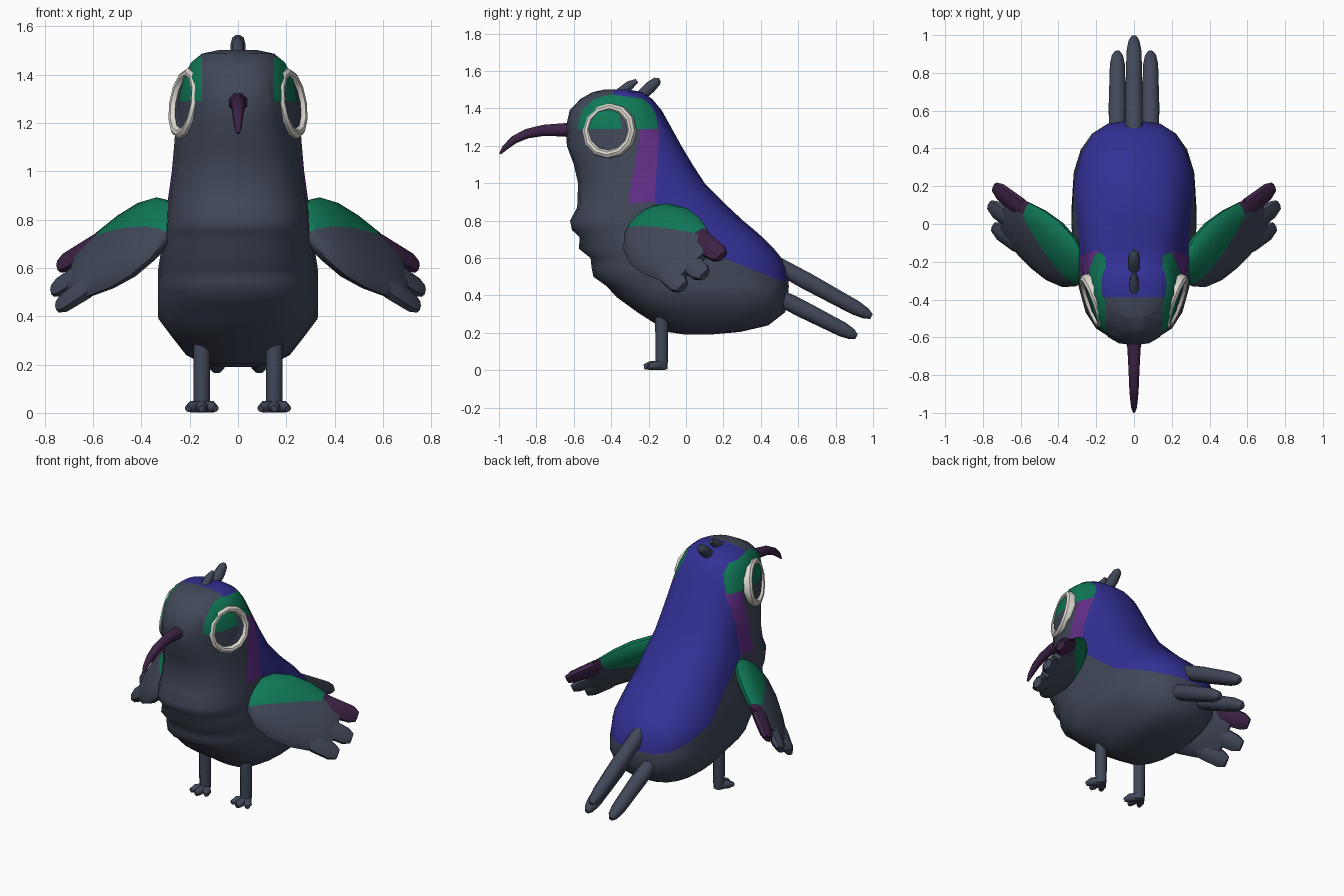
import bpy, bmesh, math
from mathutils import Vector, Matrix

if "Cube" in bpy.data.objects:
    bpy.data.objects.remove(bpy.data.objects["Cube"])

def material(name, r, g, b):
    m = bpy.data.materials.new(name)
    m.diffuse_color = (r, g, b, 1)
    m.use_nodes = True
    m.node_tree.nodes["Principled BSDF"].inputs["Base Color"].default_value = m.diffuse_color
    return m

SLATE = material("slate", 0.052, 0.064, 0.098)
BLUE = material("blue", 0.033, 0.030, 0.30)
GREEN = material("green", 0.005, 0.19, 0.095)
VIOLET = material("violet", 0.125, 0.028, 0.25)
PLUM = material("plum", 0.047, 0.016, 0.060)
WHITE = material("white", 0.74, 0.71, 0.65)

def loft(rings):
    """Skin a list of rings into a closed bmesh."""
    bm = bmesh.new()
    vs = [[bm.verts.new(p) for p in ring] for ring in rings]
    n = len(vs[0])
    for a, b in zip(vs, vs[1:]):
        for i in range(n):
            j = (i + 1) % n
            bm.faces.new((a[i], a[j], b[j], b[i]))
    bm.faces.new(vs[0][::-1])
    bm.faces.new(vs[-1])
    return bm

def finish(bm, name, mats, matrix=None, mirror=False, angle=50):
    if matrix:
        bm.transform(matrix)
    bmesh.ops.recalc_face_normals(bm, faces=bm.faces[:])
    me = bpy.data.meshes.new(name)
    bm.to_mesh(me)
    bm.free()
    for m in mats:
        me.materials.append(m)
    me.shade_smooth()
    me.set_sharp_from_angle(angle=math.radians(angle))
    ob = bpy.data.objects.new(name, me)
    bpy.context.collection.objects.link(ob)
    if mirror:
        ob.modifiers.new("mirror", 'MIRROR').use_mirror_merge = False
    return ob

def tube(name, pts, mat, sides=8, flat=1.0, **kw):
    """Tapered tube through (x, y, z, radius) points."""
    ps = [Vector(p[:3]) for p in pts]
    rings = []
    for i, p in enumerate(ps):
        t = (ps[min(i + 1, len(ps) - 1)] - ps[max(i - 1, 0)]).normalized()
        ref = Vector((1, 0, 0)) if abs(t.x) < 0.7 else Vector((0, 0, 1))
        a = (ref - t * ref.dot(t)).normalized()
        b = t.cross(a)
        r = pts[i][3]
        rings.append([p + a * (r * flat * math.cos(q)) + b * (r * math.sin(q))
                      for q in (math.tau * (k + 0.5) / sides for k in range(sides))])
    return finish(loft(rings), name, [mat], **kw)

def cut(bm, co, no, faces):
    geom = set(faces)
    for f in faces:
        geom.update(f.verts)
        geom.update(f.edges)
    bmesh.ops.bisect_plane(bm, geom=list(geom), plane_co=co, plane_no=no, dist=1e-4)

def paint(bm, poly, index, min_x=0.0):
    """Cut a convex side-view (y, z) patch into the mesh and colour it."""
    lo = [min(p[k] for p in poly) - 0.02 for k in (0, 1)]
    hi = [max(p[k] for p in poly) + 0.02 for k in (0, 1)]
    def near():
        return [f for f in bm.faces
                if min(v.co.y for v in f.verts) < hi[0] and max(v.co.y for v in f.verts) > lo[0]
                and min(v.co.z for v in f.verts) < hi[1] and max(v.co.z for v in f.verts) > lo[1]]
    planes = []
    for (y0, z0), (y1, z1) in zip(poly, poly[1:] + poly[:1]):
        planes.append((Vector((0, y0, z0)), Vector((0, z0 - z1, y1 - y0)).normalized()))
    for co, no in planes:
        cut(bm, co, no, near())
    if min_x:
        for s in (-1, 1):
            cut(bm, Vector((s * min_x, 0, 0)), Vector((1, 0, 0)), near())
    for f in bm.faces:
        c = f.calc_center_median()
        if abs(c.x) >= min_x and all((c - co).dot(no) > 0 for co, no in planes):
            f.material_index = index

# Body and head: height, front y, back y, half width
LEVELS = [(0.19, 0.0, 0.12, 0.07), (0.205, -0.10, 0.29, 0.15), (0.24, -0.15, 0.44, 0.215),
          (0.31, -0.26, 0.53, 0.27), (0.39, -0.37, 0.545, 0.33), (0.45, -0.425, 0.55, 0.332),
          (0.50, -0.495, 0.545, 0.332), (0.55, -0.505, 0.535, 0.332), (0.60, -0.51, 0.51, 0.33),
          (0.65, -0.573, 0.47, 0.322), (0.71, -0.568, 0.41, 0.312), (0.75, -0.61, 0.365, 0.306),
          (0.80, -0.62, 0.305, 0.30), (0.87, -0.582, 0.23, 0.292), (1.0, -0.577, 0.10, 0.274),
          (1.10, -0.60, 0.035, 0.265), (1.20, -0.637, -0.025, 0.257), (1.30, -0.642, -0.08, 0.245),
          (1.39, -0.622, -0.13, 0.225), (1.45, -0.565, -0.18, 0.195), (1.487, -0.50, -0.235, 0.15),
          (1.502, -0.43, -0.31, 0.08)]

def body_ring(z, yf, yb, hw, n=20):
    head = min(max((z - 0.9) / 0.3, 0), 1)
    ring = []
    for k in range(n):
        a = math.tau * k / n
        s, c = math.sin(a), math.cos(a)
        fwd = math.copysign(abs(c) ** 0.75, c)
        x = hw * math.copysign(abs(s) ** 0.75, s) * (1 - 0.22 * head * max(fwd, 0))
        ring.append((x, (yf + yb) / 2 - fwd * (yb - yf) / 2, z))
    return ring

bm = loft([body_ring(*l) for l in LEVELS])
paint(bm, [(-0.39, 1.3), (0.2, 1.3), (0.2, 1.6), (-0.39, 1.6)], 1)
paint(bm, [(-0.14, 1.3), (-0.17, 0.9), (0.2, 0.6), (0.5, 0.48), (0.7, 0.44), (0.7, 1.3)], 1)
paint(bm, [(-0.14, 1.3), (-0.24, 1.3), (-0.31, 0.89), (-0.17, 0.9)], 3)
paint(bm, [(-0.6, 1.29), (-0.15, 1.29), (-0.16, 1.36), (-0.2, 1.45), (-0.4, 1.475),
           (-0.52, 1.45), (-0.58, 1.38)], 2, 0.15)
finish(bm, "body", [SLATE, BLUE, GREEN, VIOLET], angle=60)

# Eyes: turned white rim with a dark disc
def circle(r, h, n=12):
    return [(r * math.cos(math.tau * k / n), r * math.sin(math.tau * k / n), h) for k in range(n)]

bm = loft([circle(*p) for p in [(0.14, -0.06), (0.15, -0.01), (0.147, 0.012), (0.133, 0.024),
                                (0.118, 0.022), (0.106, 0.006)]])
for f in bm.faces:
    c = f.calc_center_median()
    f.material_index = int(c.xy.length < 0.05 and c.z > 0)
normal = Vector((0.93, -0.34, 0.15)).normalized()
turn = normal.to_track_quat('Z', 'Y').to_matrix().to_4x4()
finish(bm, "eye", [WHITE, SLATE], Matrix.Translation((0.217, -0.41, 1.28)) @ turn, True, 40)

# Beak
tube("beak", [(0, -0.58, 1.285, 0.046), (0, -0.66, 1.285, 0.038), (0, -0.76, 1.283, 0.032),
              (0, -0.85, 1.265, 0.028), (0, -0.92, 1.232, 0.023), (0, -0.97, 1.188, 0.016),
              (0, -0.995, 1.157, 0.006)], PLUM)

# Crest
tube("front_crest", [(0, -0.37, 1.47, 0.028), (0, -0.30, 1.525, 0.026), (0, -0.262, 1.548, 0.012)], SLATE)
tube("back_crest", [(0, -0.26, 1.45, 0.03), (0, -0.19, 1.515, 0.034), (0, -0.155, 1.545, 0.026),
                    (0, -0.14, 1.553, 0.012)], SLATE)

# Tail feathers
def feather(name, x, start, end, **kw):
    s, e = Vector((x, *start)), Vector((x, *end))
    tube(name, [(*s.lerp(e, t), r) for t, r in
                ((0, 0.046), (0.4, 0.05), (0.85, 0.043), (0.95, 0.032), (1, 0.015))], SLATE, **kw)

feather("middle_tail_feather", 0, (0.42, 0.60), (0.992, 0.287))
feather("side_tail_feather", 0.088, (0.42, 0.43), (0.912, 0.18), mirror=True)

# Legs and toes
tube("leg", [(0.15, -0.13, 0.005, 0.032), (0.15, -0.13, 0.05, 0.036), (0.15, -0.13, 0.30, 0.038)],
     SLATE, mirror=True)
for name, dx, y in (("inner_toe", -0.052, -0.2), ("middle_toe", 0.0, -0.225), ("outer_toe", 0.052, -0.2)):
    tube(name, [(0.15, -0.12, 0.026, 0.026), (0.15 + dx * 0.8, y + 0.03, 0.025, 0.025),
                (0.15 + dx * 1.1, y, 0.018, 0.014)], SLATE, mirror=True)

# Wings: built flat (length, width, thickness), then swung into place
u = Vector((0.36, 0.27, -0.21)).normalized()
w = Vector((0.08, -0.31, -0.33))
w = (w - u * w.dot(u)).normalized()
frame = Matrix((u, w, u.cross(w))).transposed().to_4x4()
frame = Matrix.Translation((0.355, -0.195, 0.755)) @ frame

SPANS = [(-0.13, 0.05, 0.02), (-0.09, 0.12, 0.045), (-0.02, 0.18, 0.065), (0.09, 0.215, 0.07),
         (0.21, 0.215, 0.062), (0.33, 0.19, 0.05), (0.41, 0.165, 0.04), (0.45, 0.14, 0.025)]
bm = loft([[(x, hw * math.cos(math.tau * k / 14), th * math.sin(math.tau * k / 14))
            for k in range(14)] for x, hw, th in SPANS])
cut(bm, Vector((0, 0.03, 0)), Vector((0.5, 1, 0)), bm.faces[:])
cut(bm, Vector((0.31, 0, 0)), Vector((1, 0, 0)), bm.faces[:])
for f in bm.faces:
    c = f.calc_center_median()
    if c.y < 0.03 - 0.5 * c.x:
        f.material_index = 2 if c.x > 0.31 else 1
finish(bm, "wing", [SLATE, GREEN, PLUM], frame, True)

# Wing tip feathers
for name, v0, v1, tip, mat in (("back_wing_feather", -0.11, -0.125, 0.55, PLUM),
                               ("middle_wing_feather", 0.0, 0.015, 0.56, SLATE),
                               ("front_wing_feather", 0.11, 0.14, 0.51, SLATE)):
    tube(name, [(0.2, v0, 0, 0.04), (0.36, (v0 + v1) / 2, 0, 0.066), (tip - 0.04, v1, 0, 0.055),
                (tip, v1, 0, 0.035)], mat, flat=0.6, matrix=frame, mirror=True)
